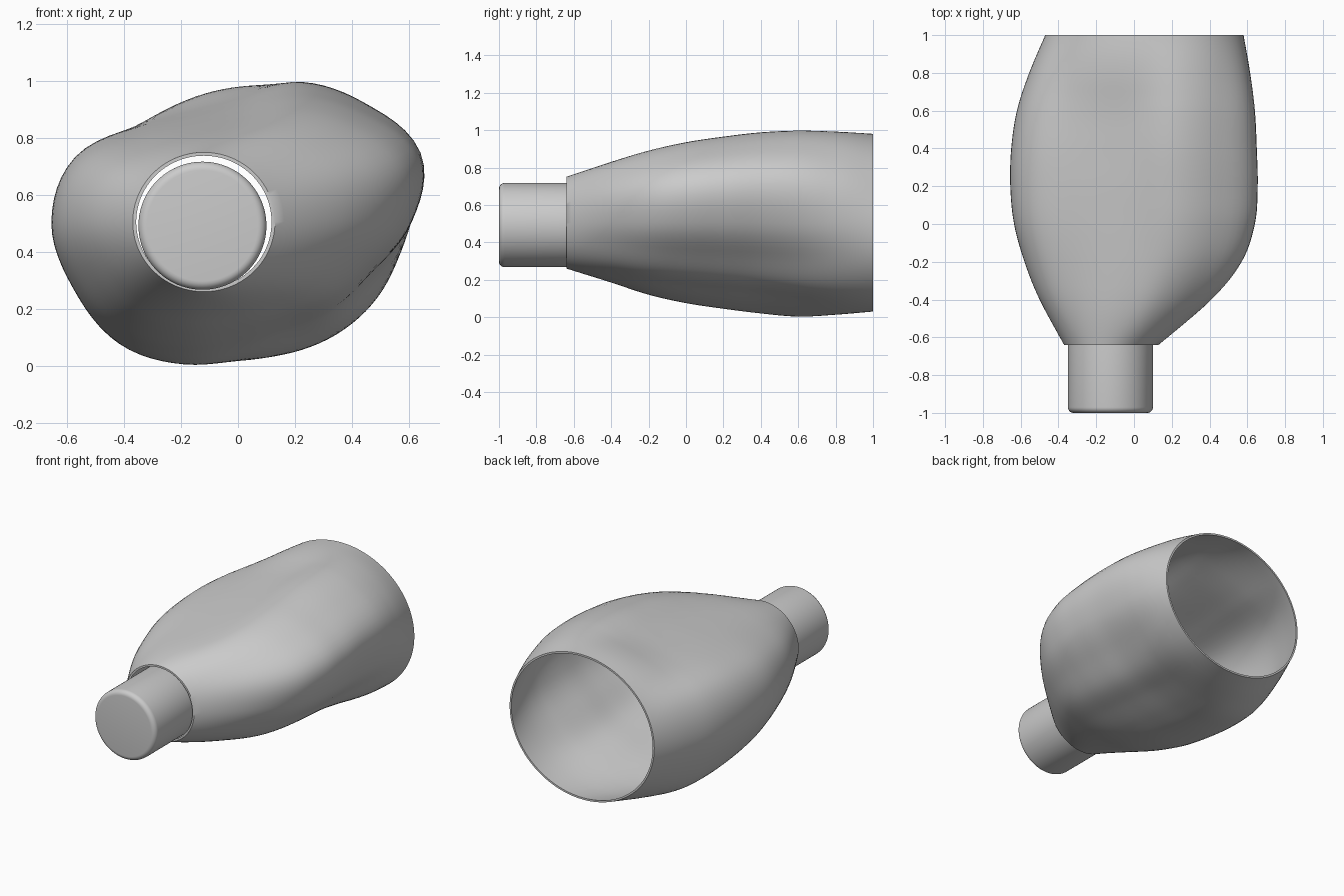
import bpy, math

cube = bpy.data.objects.get("Cube")
if cube:
    bpy.data.objects.remove(cube, do_unlink=True)

grey = bpy.data.materials.new("plain grey")
grey.use_nodes = True
colour = (0.6, 0.6, 0.6, 1)
grey.diffuse_color = colour
grey.node_tree.nodes["Principled BSDF"].inputs["Base Color"].default_value = colour

SEGMENTS = 96
STEPS = 6  # rings between neighbouring stations
WALL = 0.012

# Radii of the twisted middle section at equal angles, from +x turning to +z
BULGE = [.59, .671, .605, .536, .44, .427, .488, .62,
         .653, .628, .608, .536, .455, .422, .453, .49]

# Stations: y, left x, right x, bottom z, top z, amount of bulge
STATIONS = [
    (-.64, -.37, .13, .26, .75, 0),
    (-.4, -.50, .41, .185, .83, .5),
    (-.2, -.58, .57, .12, .89, .8),
    (0, -.635, .64, .075, .935, .96),
    (.2, -.655, .655, .045, .965, 1),
    (.4, -.65, .65, .02, .988, 1),
    (.6, -.62, .64, .003, .997, .85),
    (.8, -.555, .615, .013, .992, .45),
    (1, -.47, .58, .03, .98, 0),
]


def spline(a, b, c, d, t):
    return b + t / 2 * (c - a + t * (2*a - 5*b + 4*c - d + t * (3*(b - c) + d - a)))


def bulge_radius(angle):
    n = len(BULGE)
    u = angle / math.tau * n
    i = int(u)
    return spline(*(BULGE[(i + k) % n] for k in (-1, 0, 1, 2)), u - i)


def fit(values, low, high):
    """Stretch a list of coordinates to lie between low and high."""
    a, b = min(values), max(values)
    return [low + (v - a) / (b - a) * (high - low) for v in values]


ANGLES = [math.tau * i / SEGMENTS for i in range(SEGMENTS)]


def section(station, inset):
    y, left, right, bottom, top, bulge = station
    axes = []
    for wave, low, high in ((math.cos, left, right), (math.sin, bottom, top)):
        swell = fit([bulge_radius(a) * wave(a) for a in ANGLES], -1, 1)
        mix = [(1 - bulge) * wave(a) + bulge * s for a, s in zip(ANGLES, swell)]
        axes.append(fit(mix, low + inset, high - inset))
    return [(x, y, z) for x, z in zip(*axes)]


def all_stations():
    ends = [STATIONS[0]] + STATIONS + [STATIONS[-1]]
    for i in range(len(STATIONS) - 1):
        for s in range(STEPS):
            yield [spline(*p, s / STEPS) for p in zip(*ends[i:i + 4])]
    yield STATIONS[-1]


def loft(name, rings, closed):
    """Skin a row of rings; closed joins last to first, otherwise ends are capped."""
    n = len(rings[0])
    verts = [v for ring in rings for v in ring]
    faces = []
    for r in range(len(rings) if closed else len(rings) - 1):
        a, b = r * n, (r + 1) % len(rings) * n
        for i in range(n):
            j = (i + 1) % n
            faces.append((a + i, a + j, b + j, b + i))
    if not closed:
        faces.append(tuple(reversed(range(n))))
        faces.append(tuple(range(len(verts) - n, len(verts))))
    mesh = bpy.data.meshes.new(name)
    mesh.from_pydata(verts, [], faces)
    # Faces wind outward when the rings run towards +y
    mesh.flip_normals()
    mesh.materials.append(grey)
    obj = bpy.data.objects.new(name, mesh)
    bpy.context.collection.objects.link(obj)
    bpy.ops.object.select_all(action='DESELECT')
    obj.select_set(True)
    bpy.context.view_layer.objects.active = obj
    bpy.ops.object.mode_set(mode='EDIT')
    bpy.ops.mesh.select_all(action='SELECT')
    bpy.ops.mesh.normals_make_consistent(inside=False)
    bpy.ops.object.mode_set(mode='OBJECT')
    bpy.ops.object.shade_smooth_by_angle(angle=math.radians(40))
    return obj


# Hollow shell: outer wall forward, inner wall back
stations = list(all_stations())
outer = [section(s, 0) for s in stations]
inner = [section(s, WALL) for s in reversed(stations)]
loft("shell", outer + inner, True)

# Plug with rounded rims, loose inside the neck
RADIUS, ROUND, FRONT, BACK = .225, .03, -1, -.45
profile = []
for k in range(7):
    a = math.pi / 2 * k / 6
    profile.append((FRONT + ROUND * (1 - math.sin(a)), RADIUS - ROUND * (1 - math.cos(a))))
profile = [(y, r) for y, r in reversed(profile)]
profile = sorted(profile)
profile += [(FRONT + BACK - y, r) for y, r in reversed(profile)]
loft("plug", [[(-.125 + r * math.cos(a), y, .492 + r * math.sin(a)) for a in ANGLES]
              for y, r in profile], False)
